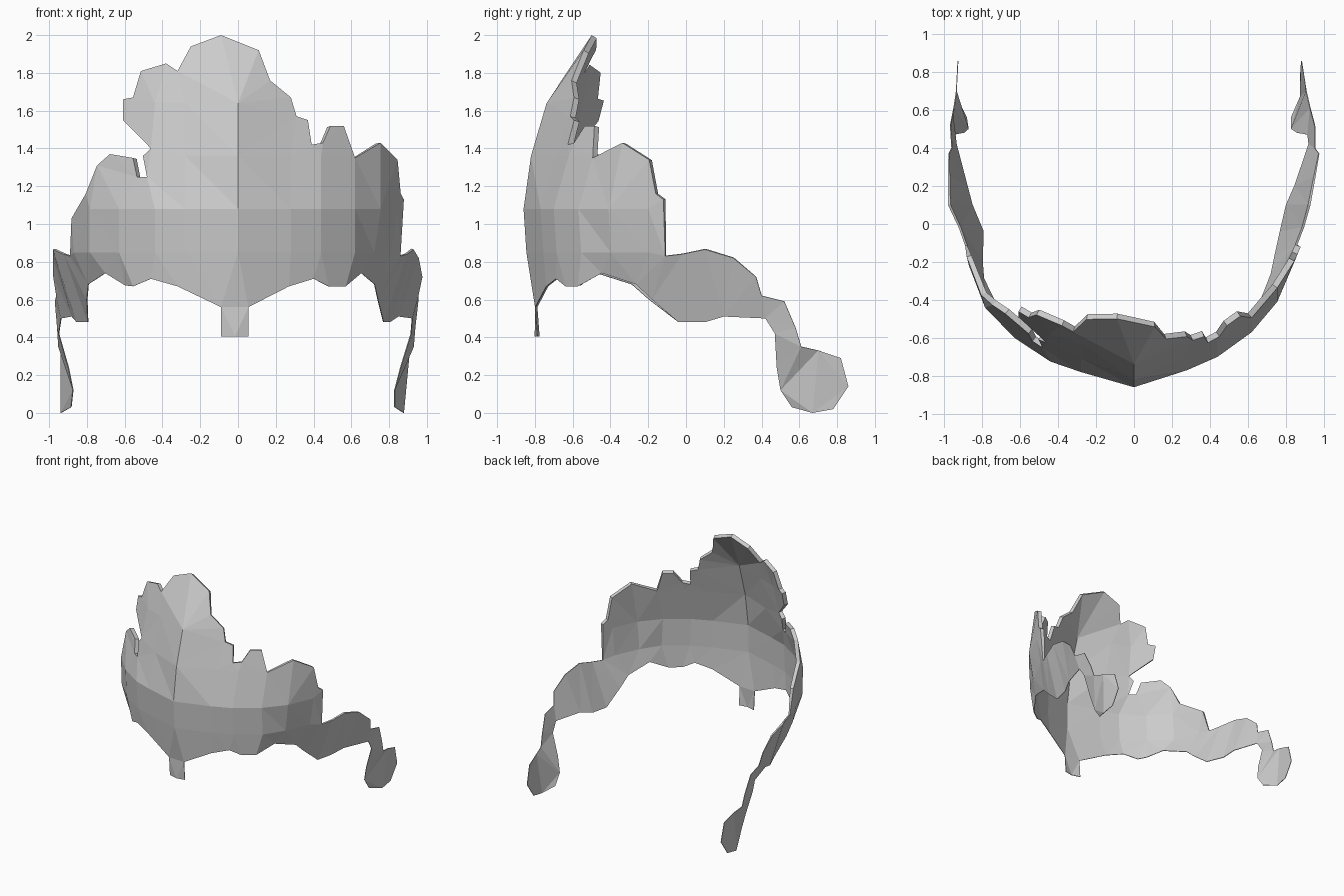
import bpy
import bmesh
from mathutils import Vector
from mathutils.geometry import delaunay_2d_cdt

default_cube = bpy.data.objects.get("Cube")
if default_cube:
    bpy.data.objects.remove(default_cube, do_unlink=True)


def make_material(name, colour):
    material = bpy.data.materials.new(name)
    material.use_nodes = True
    material.diffuse_color = colour
    material.node_tree.nodes["Principled BSDF"].inputs["Base Color"].default_value = colour
    return material


def interpolate(table, key):
    """Linear lookup in rows whose first entry is the key."""
    if key <= table[0][0]:
        return table[0][1:]
    for low, high in zip(table, table[1:]):
        if key <= high[0]:
            blend = (key - low[0]) / (high[0] - low[0])
            return [a + (b - a) * blend for a, b in zip(low[1:], high[1:])]
    return table[-1][1:]


# Plan curve of each side: distance around, depth, half-width,
# and the height below which the wall tucks inward
PLAN_LEFT = [
    (0, -.86, 0, 0), (.28, -.77, .28, 0), (.44, -.7, .44, 0),
    (.62, -.57, .62, .8), (.78, -.41, .755, .95), (.98, -.2, .845, .95),
    (1.1, -.08, .895, .88), (1.28, .1, .93, .86), (1.56, .38, .98, .72),
    (1.7, .52, .955, .47), (1.85, .67, .915, .11), (2.04, .86, .885, .05),
]
PLAN_RIGHT = [
    (0, -.86, 0, 0), (.28, -.78, .28, 0), (.44, -.725, .44, 0),
    (.62, -.6, .63, .8), (.78, -.44, .785, .82), (.98, -.22, .87, .82),
    (1.1, -.08, .905, .86), (1.28, .1, .98, .86), (1.56, .38, .98, .72),
    (1.7, .52, .97, .36), (1.85, .67, .94, 0), (2.04, .86, .93, 0),
]

# Backward lean by height: at the centre, left of it and right of it
LEAN = [
    (.4, .055, .055, .055), (.6, .04, .04, .04), (.85, .015, .015, .015),
    (1.08, 0, 0, 0), (1.4, .045, .09, .085), (1.65, .125, .17, .15),
    (1.85, .235, .24, .21), (2, .335, .335, .335),
]

# Outline of the unrolled sheet as (distance around, height)
CREST_LEFT = [
    (-.09, 2), (.11, 1.92), (.17, 1.76), (.28, 1.67), (.31, 1.57),
    (.37, 1.55), (.39, 1.42), (.45, 1.43), (.49, 1.52), (.56, 1.52),
    (.62, 1.35), (.78, 1.43), (.98, 1.34), (1.02, 1.16), (1.06, 1.13),
]
ARM = [
    (1.07, .83), (1.16, .84), (1.28, .865), (1.43, .82), (1.55, .72),
    (1.58, .62), (1.7, .59), (1.76, .45), (1.79, .35), (1.88, .33),
    (2, .29), (2.04, .14), (1.96, .02), (1.85, 0), (1.74, .03),
    (1.68, .12), (1.66, .24), (1.65, .42), (1.6, .5), (1.38, .51),
    (1.28, .48), (1.14, .48), (1, .6), (.91, .68), (.72, .74),
]
LOWER_EDGE = [
    (.57, .67), (.48, .67), (.4, .71), (.27, .67), (.055, .56),
    (.055, .405), (-.015, .405), (-.09, .405), (-.09, .56),
    (-.32, .67), (-.46, .71), (-.55, .67), (-.63, .675),
]
CREST_RIGHT = [
    (-1.02, 1.03), (-.83, 1.16), (-.74, 1.31), (-.67, 1.37), (-.55, 1.35),
    (-.53, 1.25), (-.48, 1.25), (-.5, 1.36), (-.46, 1.4), (-.6, 1.55),
    (-.6, 1.66), (-.55, 1.67), (-.51, 1.81), (-.38, 1.85), (-.32, 1.81),
    (-.25, 1.94),
]


def wrap(u, z):
    """Roll a point of the flat sheet around the plan curve."""
    distance = abs(u)
    depth, width, tuck = interpolate(PLAN_LEFT if u >= 0 else PLAN_RIGHT, distance)
    if distance > .44:
        width += .33 * min(0, z - tuck)
    centre, lean_left, lean_right = interpolate(LEAN, z)
    off_centre = min(1, distance / .28)
    lean = centre + ((lean_left if u >= 0 else lean_right) - centre) * off_centre
    fade = max(0, min(1, (1 - distance) / .3))
    return Vector((width if u >= 0 else -width, depth + lean * fade, z))


def build_shell(material):
    right_arm = [(-u, z) for u, z in reversed(ARM)]
    outline = CREST_LEFT + ARM + LOWER_EDGE + right_arm + CREST_RIGHT
    outline = [Vector(point) for point in reversed(outline)]

    # Inner points give the broad facets and the central crease
    points = list(outline)
    for row in PLAN_LEFT[:6]:
        for side in (1, -1) if row[0] else (1,):
            for height in (.85, 1.08, 1.36, 1.64):
                point = Vector((row[0] * side, height))
                if min((point - edge).length for edge in outline) > .07:
                    points.append(point)

    border = [list(range(len(outline)))]
    flat, _, faces, *_ = delaunay_2d_cdt(points, [], border, 1, .0001)

    bm = bmesh.new()
    corners = {}
    for face in faces:
        for index in face:
            if index not in corners:
                corners[index] = bm.verts.new(wrap(*flat[index]))
        bm.faces.new([corners[index] for index in face])
    mesh = bpy.data.meshes.new("curved_shell")
    bm.to_mesh(mesh)
    bm.free()
    mesh.materials.append(material)

    shell = bpy.data.objects.new("curved_shell", mesh)
    bpy.context.collection.objects.link(shell)

    # The wall is thick along the crest and thins out to the arms and lower edge
    wall = shell.vertex_groups.new(name="wall")
    for vertex in mesh.vertices:
        weight = max(0, min(1, (vertex.co.z - .75) / .35))
        wall.add([vertex.index], weight, "REPLACE")
    thickness = shell.modifiers.new("thickness", "SOLIDIFY")
    thickness.thickness = .032
    thickness.offset = -1
    thickness.vertex_group = wall.name
    thickness.thickness_vertex_group = .15


build_shell(make_material("pale grey", (.6, .6, .6, 1)))
